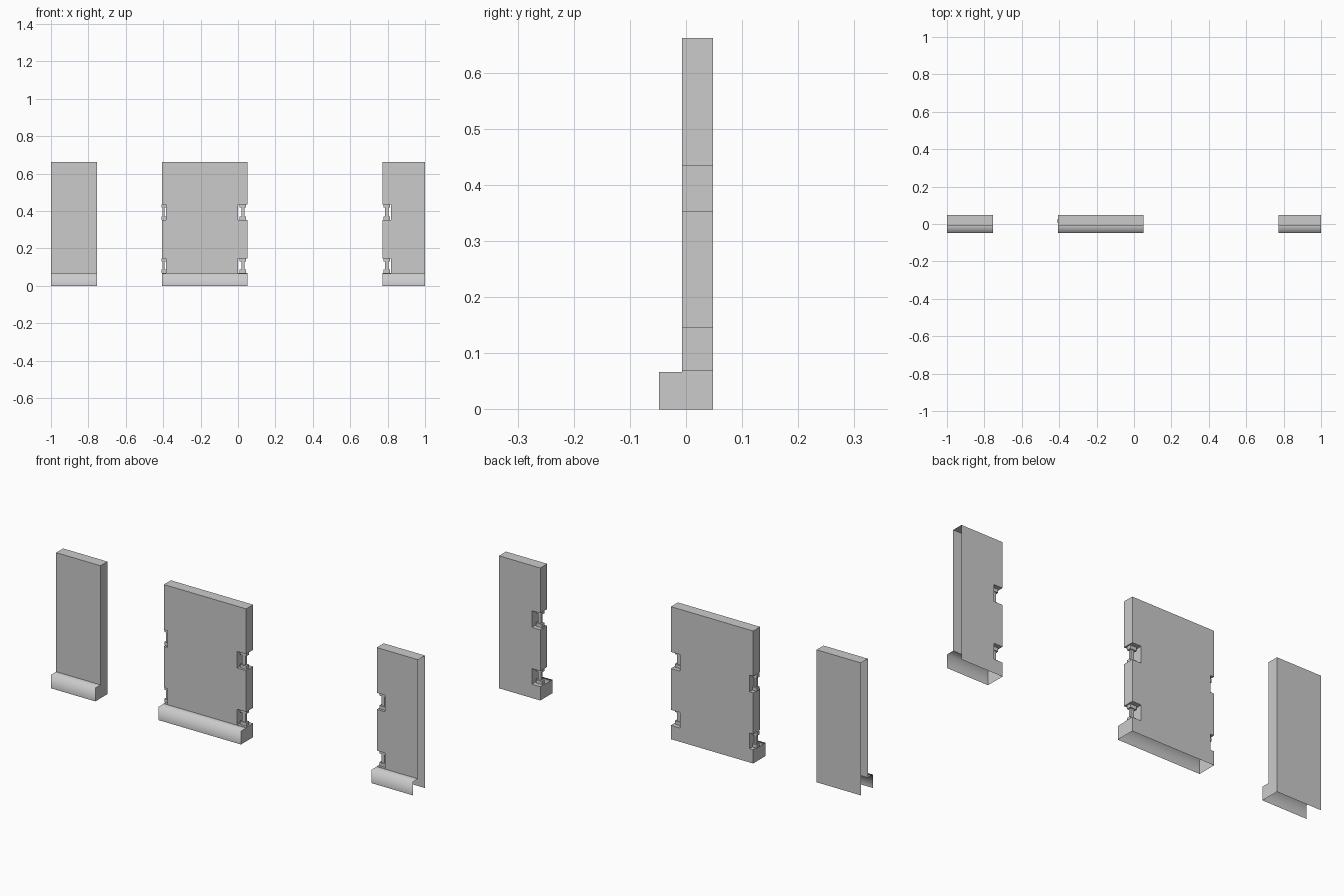
import bpy, bmesh

if "Cube" in bpy.data.objects:
    bpy.data.objects.remove(bpy.data.objects["Cube"])

TOP, STEP = 0.662, 0.067
FRONT, BACK, BASE = -0.007, 0.048, -0.048
NOTCHES = [(0.069, 0.147), (0.353, 0.436)]


def finish(bm, name):
    bmesh.ops.remove_doubles(bm, verts=bm.verts, dist=1e-5)
    bmesh.ops.recalc_face_normals(bm, faces=bm.faces)
    me = bpy.data.meshes.new(name)
    bm.to_mesh(me)
    bm.free()
    ob = bpy.data.objects.new(name, me)
    bpy.context.collection.objects.link(ob)
    return ob


def side_points(x, depth, inward):
    """Edge profile of a panel from bottom to top, with hinge notches."""
    pts = [(x, STEP)]
    if depth:
        for a, b in NOTCHES:
            xi = x + inward * depth
            pts += [(x, a), (xi, a), (xi, b), (x, b)]
    return pts + [(x, TOP)]


def panel(name, x0, x1, d0=0, d1=0, open0=False, open1=False):
    bm = bmesh.new()

    def face(pts, smooth=False):
        f = bm.faces.new([bm.verts.new(p) for p in pts])
        f.smooth = smooth

    left, right = side_points(x0, d0, 1), side_points(x1, d1, -1)
    outline = right + left[::-1]
    # front and back sheets
    face([(x, FRONT, z) for x, z in outline])
    face([(x, BACK, z) for x, z in outline])
    face([(x0, BACK, 0), (x1, BACK, 0), (x1, BACK, STEP), (x0, BACK, STEP)])
    # top and closed end strips
    strips = [[(x0, TOP), (x1, TOP)]]
    strips += [] if open0 else [left]
    strips += [] if open1 else [right]
    for s in strips:
        for (xa, za), (xb, zb) in zip(s, s[1:]):
            face([(xa, FRONT, za), (xb, FRONT, zb), (xb, BACK, zb), (xa, BACK, za)])
    # softly shaded base ledge, open underneath
    face([(x0, BASE, STEP), (x1, BASE, STEP), (x1, FRONT, STEP), (x0, FRONT, STEP)], True)
    face([(x0, BASE, 0), (x1, BASE, 0), (x1, BASE, STEP), (x0, BASE, STEP)], True)
    for x, is_open in ((x0, open0), (x1, open1)):
        if not is_open:
            face([(x, BASE, 0), (x, BACK, 0), (x, BACK, STEP),
                  (x, FRONT, STEP), (x, BASE, STEP)])
    return finish(bm, name)


def hinge_pins(name, cx, width):
    """Spool-shaped pins: narrow post between two flanges."""
    bm = bmesh.new()
    for a, b in NOTCHES:
        for lo, hi, w, d in ((a, a + 0.017, width, 0.022),
                             (b - 0.017, b, width, 0.022),
                             (a + 0.017, b - 0.017, width * 0.5, 0.014)):
            r = bmesh.ops.create_cube(bm, size=1)
            for v in r["verts"]:
                v.co.x = cx + v.co.x * w
                v.co.y = 0.0155 + v.co.y * d
                v.co.z = (lo + hi) / 2 + v.co.z * (hi - lo)
    bmesh.ops.recalc_face_normals(bm, faces=bm.faces)
    me = bpy.data.meshes.new(name)
    bm.to_mesh(me)
    bm.free()
    bpy.context.collection.objects.link(bpy.data.objects.new(name, me))


# three wall sections
panel("left_wall", -1.0, -0.755, open0=True)
panel("middle_wall", -0.405, 0.05, d0=0.02, d1=0.05)
panel("right_wall", 0.772, 1.0, d0=0.046, open1=True)

# pins in the notches
hinge_pins("middle_left_pins", -0.398, 0.024)
hinge_pins("middle_right_pins", 0.026, 0.034)
hinge_pins("right_wall_pins", 0.795, 0.034)
